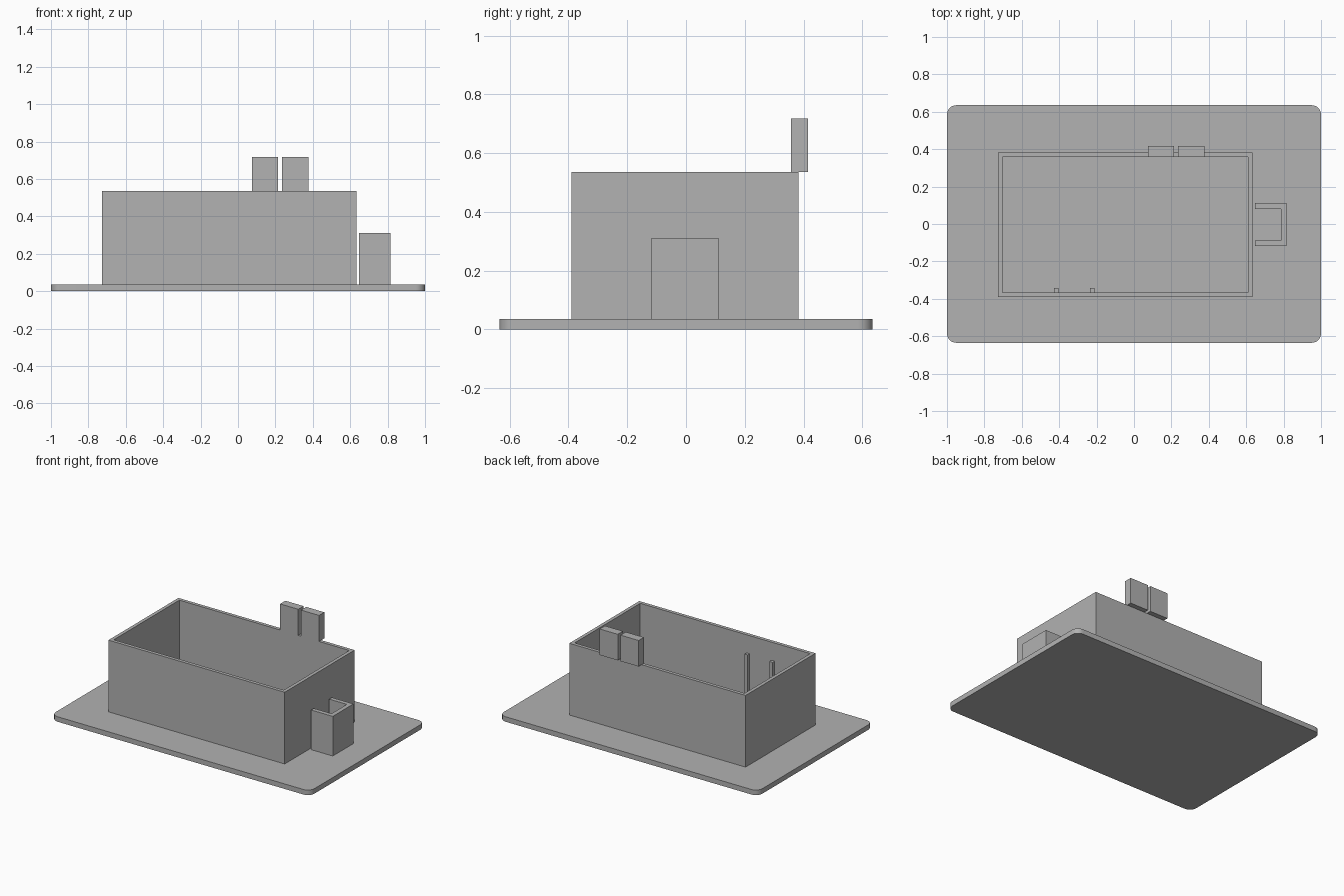
import bpy
import bmesh

if "Cube" in bpy.data.objects:
    bpy.data.objects.remove(bpy.data.objects["Cube"], do_unlink=True)

grey = bpy.data.materials.new("plain grey")
grey.use_nodes = True
colour = (0.445, 0.445, 0.445, 1)
grey.diffuse_color = colour
grey.node_tree.nodes["Principled BSDF"].inputs["Base Color"].default_value = colour

FLOOR = 0.035
RIM = 0.536


def add_object(name, bm):
    mesh = bpy.data.meshes.new(name)
    bm.to_mesh(mesh)
    bm.free()
    mesh.materials.append(grey)
    obj = bpy.data.objects.new(name, mesh)
    bpy.context.collection.objects.link(obj)
    return obj


def block(name, x, y, z, corner=0):
    """Box between pairs of limits, with optional rounded upright corners."""
    bm = bmesh.new()
    bmesh.ops.create_cube(bm, size=1)
    for v in bm.verts:
        v.co = [lim[int(c > 0)] for lim, c in zip((x, y, z), v.co)]
    if corner:
        upright = [e for e in bm.edges
                   if abs(e.verts[0].co.z - e.verts[1].co.z) > 0.001]
        bmesh.ops.bevel(bm, geom=upright, offset=corner, segments=8,
                        profile=0.5, affect='EDGES')
    return add_object(name, bm)


def wall(name, path, top, thickness, closed):
    """Upright wall along a counter-clockwise path, thickened inwards."""
    bm = bmesh.new()
    low = [bm.verts.new((x, y, FLOOR)) for x, y in path]
    high = [bm.verts.new((x, y, top)) for x, y in path]
    for i in range(len(path) if closed else len(path) - 1):
        j = (i + 1) % len(path)
        bm.faces.new((low[i], low[j], high[j], high[i]))
    obj = add_object(name, bm)
    solid = obj.modifiers.new("thickness", 'SOLIDIFY')
    solid.thickness = thickness
    solid.offset = -1
    solid.use_even_offset = True
    return obj


# Base plate with rounded corners
plate = block("base_plate", (-1, 1), (-0.635, 0.635), (0, FLOOR), corner=0.05)
bpy.context.view_layer.objects.active = plate
plate.select_set(True)
bpy.ops.object.shade_smooth_by_angle()

# Open-topped main enclosure
wall("main_walls", [(-0.728, -0.39), (0.634, -0.39), (0.634, 0.382), (-0.728, 0.382)],
     RIM, 0.024, closed=True)

# Small U-shaped side enclosure, open towards the main one
wall("side_bracket", [(0.648, -0.118), (0.815, -0.118), (0.815, 0.111), (0.648, 0.111)],
     0.312, 0.03, closed=False)

# Pair of blocks standing on the back wall
for side, x in (("right", 0.075), ("left", 0.236)):
    block(f"rim_block_{side}", (x, x + 0.14), (0.358, 0.416), (RIM, 0.718))

# Thin posts against the inside of the front wall
for side, x in (("right", -0.429), ("left", -0.236)):
    block(f"inner_post_{side}", (x, x + 0.024), (-0.366, -0.343), (FLOOR, 0.41))
